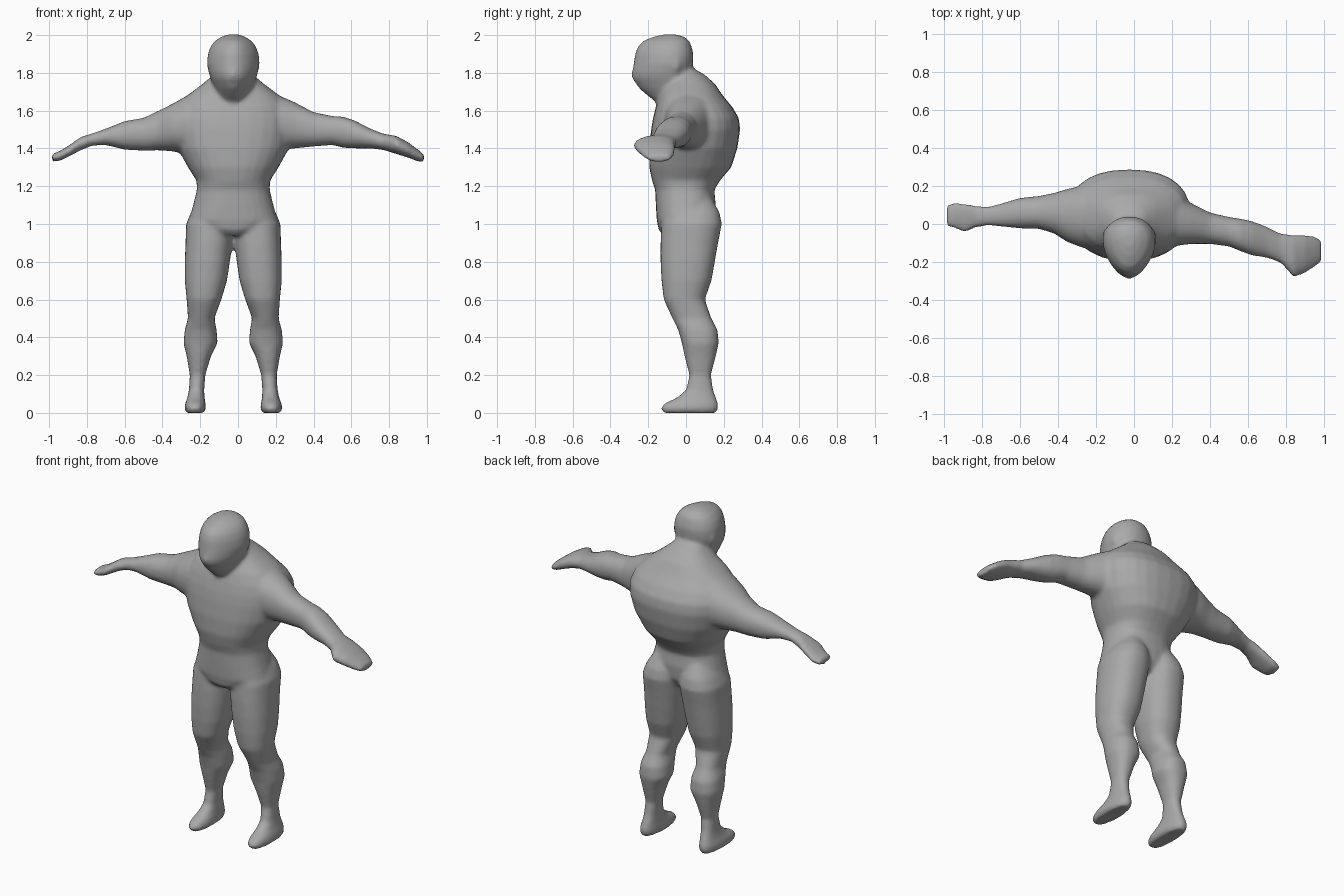
import bpy, bmesh, math
from mathutils import Vector

CX = -0.025          # midline of the figure
SEG = 28

skin = bpy.data.materials.new("plain grey")
skin.diffuse_color = (0.4, 0.4, 0.4, 1)


def spow(v, p):
    return math.copysign(abs(v) ** p, v)


def loft(bm, rows, axis="z", power=2.0, egg=0.0, mirror=False):
    """Skin closed rings. Row: position, low/high on 1st axis, low/high on 2nd axis."""
    rings = []
    for pos, a0, a1, b0, b1 in rows:
        ring = []
        for i in range(SEG):
            t = 2 * math.pi * i / SEG
            u, v = spow(math.cos(t), 2 / power), spow(math.sin(t), 2 / power)
            u *= 1 + egg * v
            a = (a0 + a1) / 2 + u * (a1 - a0) / 2
            b = (b0 + b1) / 2 + v * (b1 - b0) / 2
            if axis == "z":
                co = Vector((CX + (-a if mirror else a), b, pos))
            else:
                co = Vector((pos, a, b))
            ring.append(bm.verts.new(co))
        rings.append(ring)
    faces = [bm.faces.new(rings[0]), bm.faces.new(rings[-1])]
    for r, s in zip(rings, rings[1:]):
        for i in range(SEG):
            j = (i + 1) % SEG
            faces.append(bm.faces.new((r[i], r[j], s[j], s[i])))
    bmesh.ops.recalc_face_normals(bm, faces=faces)


bm = bmesh.new()

# Torso with broad rounded back: z, half width, front, back
torso = [(0.94, .06, -.12, .06), (0.97, .17, -.145, .12), (1.02, .235, -.155, .15),
         (1.10, .213, -.16, .158), (1.18, .193, -.163, .15), (1.23, .195, -.18, .18),
         (1.30, .24, -.195, .24), (1.40, .295, -.195, .272), (1.50, .32, -.185, .287),
         (1.56, .32, -.175, .28), (1.62, .30, -.16, .245), (1.68, .245, -.14, .195),
         (1.74, .165, -.11, .155), (1.79, .105, -.09, .10), (1.83, .07, -.08, .03)]
loft(bm, [(z, -w, w, f, b) for z, w, f, b in torso], power=2.35)

# Legs and feet: z, inner, outer, front, back
leg = [(0.0, .155, .25, -.12, .16), (.025, .143, .26, -.135, .172), (.05, .147, .255, -.115, .17),
       (.08, .152, .243, -.05, .16), (.12, .154, .235, .00, .145), (.20, .148, .23, .018, .132),
       (.30, .118, .247, -.008, .158), (.37, .083, .264, -.022, .174), (.44, .088, .257, -.042, .167),
       (.50, .10, .24, -.072, .135), (.60, .063, .247, -.118, .10), (.70, .033, .257, -.13, .135),
       (.80, .018, .257, -.135, .153), (.90, .006, .253, -.135, .17), (1.0, .0, .25, -.13, .19),
       (1.06, .01, .225, -.11, .178), (1.13, .03, .18, -.08, .14)]
for side in (False, True):
    loft(bm, leg, power=2.3, mirror=side)

# Right-hand arm, swept forward: x, front, back, bottom, top
loft(bm, [(.12, -.12, .17, 1.40, 1.70), (.22, -.115, .16, 1.39, 1.68), (.30, -.105, .11, 1.40, 1.645),
          (.40, -.105, .06, 1.41, 1.592), (.50, -.118, .037, 1.418, 1.572), (.56, -.143, .028, 1.403, 1.568),
          (.62, -.165, .015, 1.40, 1.547), (.70, -.178, -.015, 1.40, 1.505), (.77, -.203, -.05, 1.392, 1.478),
          (.84, -.28, -.058, 1.37, 1.466), (.90, -.258, -.057, 1.352, 1.433), (.95, -.225, -.065, 1.332, 1.396),
          (.985, -.20, -.085, 1.328, 1.368)], axis="x", power=2.2)

# Left-hand arm, held straight out
loft(bm, [(-.17, -.13, .20, 1.38, 1.71), (-.27, -.125, .20, 1.37, 1.68), (-.35, -.095, .185, 1.385, 1.635),
          (-.42, -.05, .163, 1.39, 1.60), (-.50, -.025, .147, 1.388, 1.562), (-.60, -.023, .137, 1.393, 1.545),
          (-.70, -.013, .107, 1.418, 1.505), (-.77, -.008, .09, 1.415, 1.48), (-.83, -.018, .096, 1.392, 1.462),
          (-.89, -.045, .108, 1.36, 1.42), (-.94, -.025, .113, 1.335, 1.388), (-.985, -.01, .10, 1.33, 1.37)],
     axis="x", power=2.2)

# Head, narrowing to the face: z, half width, front, back
head = [(1.60, .10, -.14, .08), (1.65, .09, -.165, .06), (1.68, .088, -.205, .05), (1.72, .10, -.25, .045),
        (1.77, .118, -.283, .035), (1.80, .127, -.286, .03), (1.85, .137, -.277, .037), (1.90, .132, -.27, .04),
        (1.94, .118, -.255, .03), (1.97, .095, -.225, .018), (1.992, .06, -.17, -.01), (2.003, .028, -.12, -.05)]
loft(bm, [(z, -w, w, f, b) for z, w, f, b in head], power=2.0, egg=0.22)

# Ears and nose
for s in (-1, 1):
    ear = bmesh.ops.create_uvsphere(bm, u_segments=12, v_segments=8, radius=1)
    for v in ear["verts"]:
        v.co = Vector((CX + s * .118 + v.co.x * .022, -.055 + v.co.y * .03, 1.845 + v.co.z * .045))
nose = bmesh.ops.create_uvsphere(bm, u_segments=12, v_segments=8, radius=1)
for v in nose["verts"]:
    v.co = Vector((CX + v.co.x * .016, -.272 + v.co.y * .02, 1.79 + v.co.z * .03))

me = bpy.data.meshes.new("body")
bm.to_mesh(me)
bm.free()
me.materials.append(skin)
body = bpy.data.objects.new("body", me)
bpy.context.collection.objects.link(body)

# Fuse the parts into one skin and soften the joints
fuse = body.modifiers.new("fuse", "REMESH")
fuse.mode = "VOXEL"
fuse.voxel_size = 0.011
fuse.use_smooth_shade = True
soften = body.modifiers.new("soften", "SMOOTH")
soften.factor = 0.5
soften.iterations = 8
